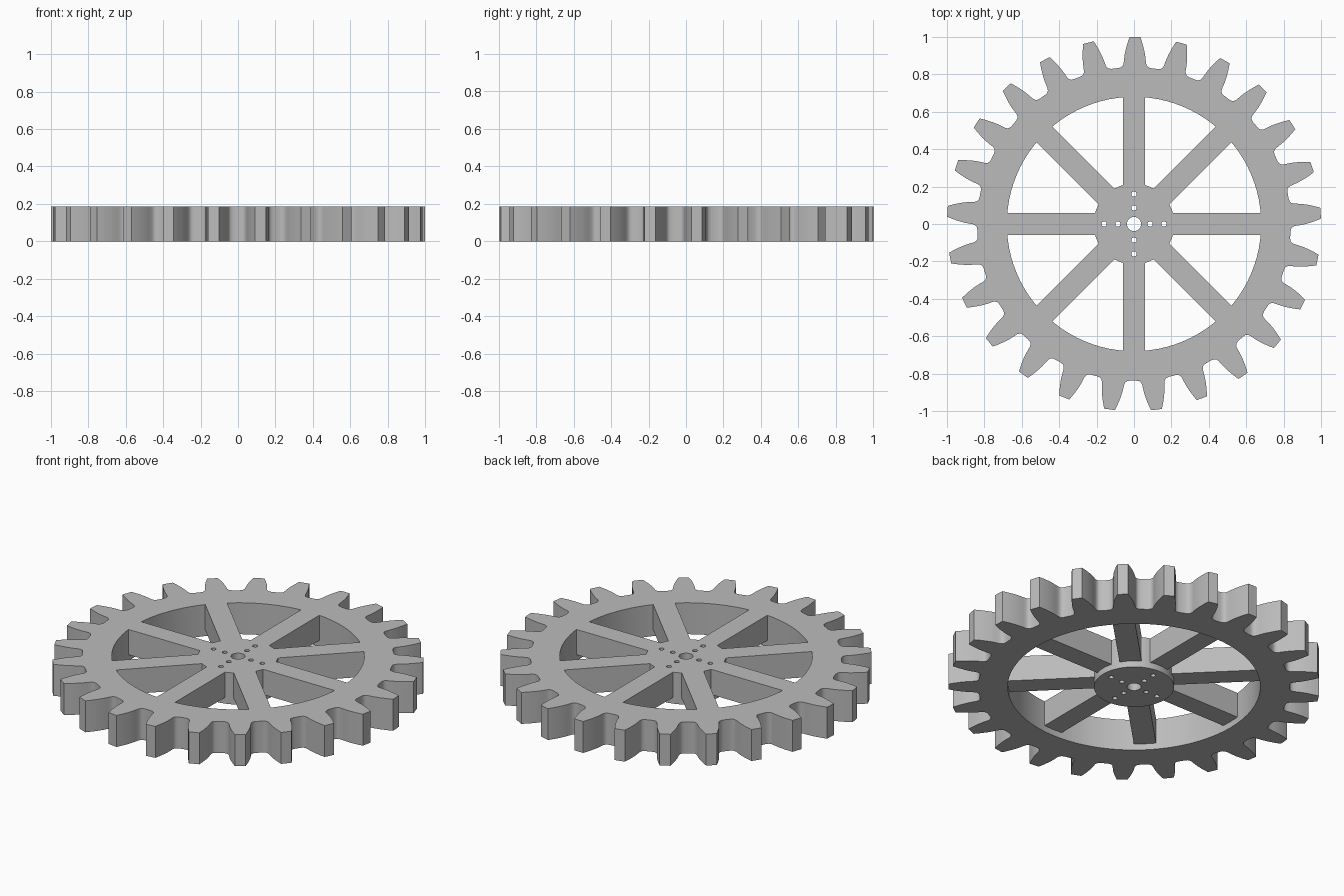
import bpy, bmesh, math

if "Cube" in bpy.data.objects:
    bpy.data.objects.remove(bpy.data.objects["Cube"])

HEIGHT = 0.187
TEETH = 25
SPOKE_Z = 0.037      # underside of the recessed spokes

grey = bpy.data.materials.new("grey")
grey.diffuse_color = (0.5, 0.5, 0.5, 1)
grey.use_nodes = True
grey.node_tree.nodes["Principled BSDF"].inputs["Base Color"].default_value = grey.diffuse_color


def prism(name, outline, z0, z1):
    """Closed prism from a counter-clockwise 2D outline."""
    bm = bmesh.new()
    low = [bm.verts.new((x, y, z0)) for x, y in outline]
    high = [bm.verts.new((x, y, z1)) for x, y in outline]
    n = len(outline)
    bm.faces.new(low[::-1])
    bm.faces.new(high)
    for i in range(n):
        j = (i + 1) % n
        bm.faces.new((low[i], low[j], high[j], high[i]))
    mesh = bpy.data.meshes.new(name)
    bm.to_mesh(mesh)
    bm.free()
    mesh.materials.append(grey)
    obj = bpy.data.objects.new(name, mesh)
    bpy.context.collection.objects.link(obj)
    return obj


def circle(r, n, cx=0, cy=0):
    return [(cx + r * math.cos(2 * math.pi * i / n),
             cy + r * math.sin(2 * math.pi * i / n)) for i in range(n)]


def combine(body, tool, operation):
    """Apply a boolean and discard its tool."""
    mod = body.modifiers.new(tool.name, 'BOOLEAN')
    mod.object, mod.operation, mod.solver = tool, operation, 'EXACT'
    bpy.context.view_layer.objects.active = body
    bpy.ops.object.modifier_apply(modifier=mod.name)
    bpy.data.objects.remove(tool)


# Toothed rim: half tooth as (half width, radius), mirrored and repeated
half_tooth = [(0.088, 0.838), (0.073, 0.841), (0.065, 0.848), (0.060, 0.860),
              (0.058, 0.880), (0.055, 0.905), (0.050, 0.930), (0.043, 0.957),
              (0.036, 0.980), (0.029, 1.0)]
tooth = [(w, r) for w, r in half_tooth] + [(-w, r) for w, r in half_tooth[::-1]]
outline = []
for k in range(TEETH):
    centre = math.radians(89.7) + k * 2 * math.pi / TEETH
    for w, r in tooth:
        a = centre - math.asin(w / r)
        outline.append((r * math.cos(a), r * math.sin(a)))
wheel = prism("gear_wheel", outline, 0, HEIGHT)
combine(wheel, prism("rim_opening", circle(0.68, 96), -0.1, 0.3), 'DIFFERENCE')

# Four bars across the wheel make eight spokes
for k in range(4):
    c, s = math.cos(k * math.pi / 4), math.sin(k * math.pi / 4)
    bar = [(x * c - y * s, x * s + y * c)
           for x, y in ((-0.71, -0.06), (0.71, -0.06), (0.71, 0.06), (-0.71, 0.06))]
    combine(wheel, prism("spoke_bar", bar, SPOKE_Z, HEIGHT), 'UNION')

# Hub, flush with the rim on both sides
combine(wheel, prism("hub", circle(0.216, 64), 0, HEIGHT), 'UNION')

# Axle hole and the cross of small screw holes
combine(wheel, prism("axle_hole", circle(0.038, 32), -0.1, 0.3), 'DIFFERENCE')
for r in (0.086, 0.16):
    for dx, dy in ((1, 0), (0, 1), (-1, 0), (0, -1)):
        hole = prism("screw_hole", circle(0.014, 16, r * dx, r * dy), -0.1, 0.3)
        combine(wheel, hole, 'DIFFERENCE')

# Smooth curved walls, crisp edges
wheel.select_set(True)
bpy.context.view_layer.objects.active = wheel
bpy.ops.object.shade_smooth_by_angle(angle=math.radians(30))
